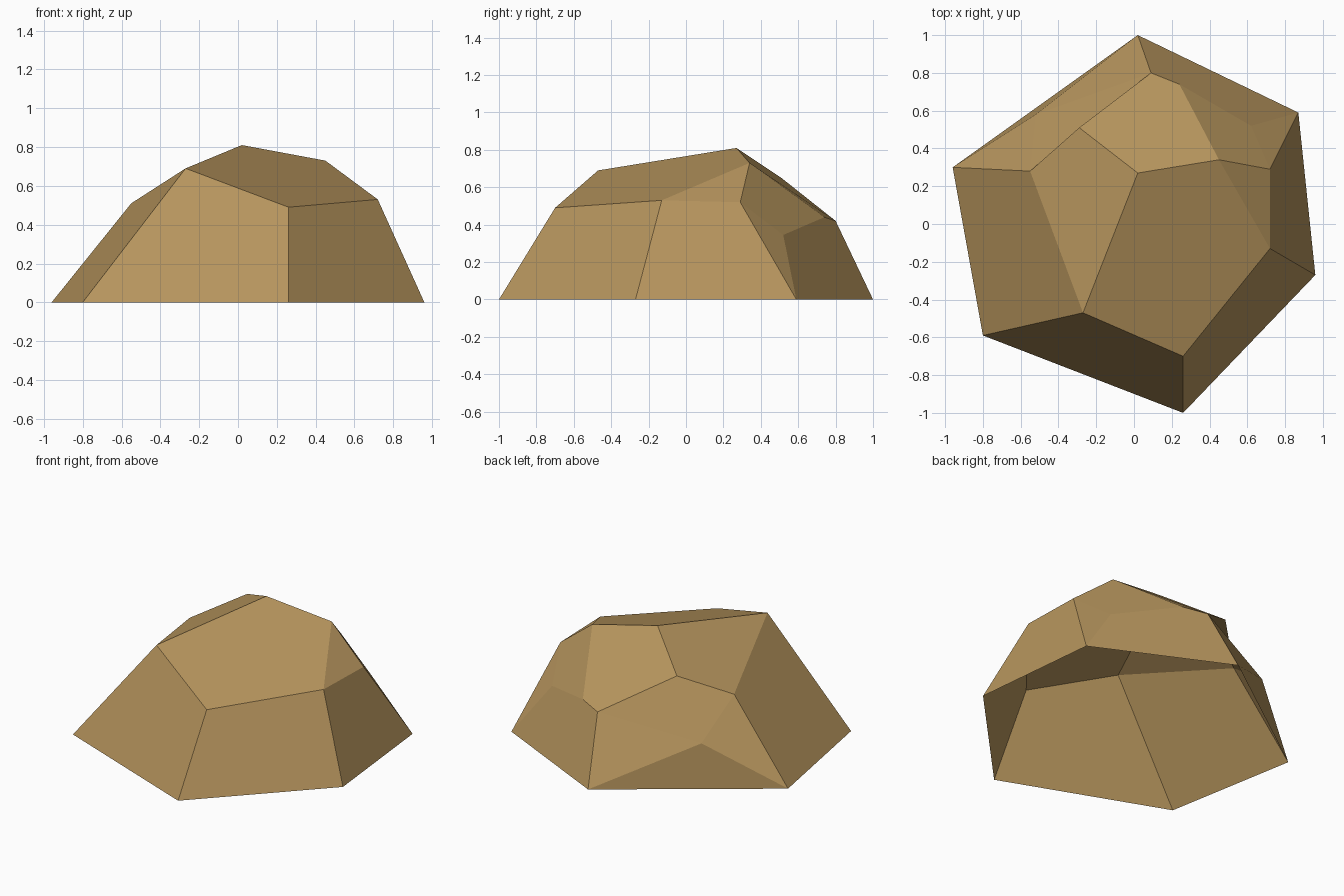
import bpy
import bmesh
from mathutils import Vector

default_cube = bpy.data.objects.get("Cube")
if default_cube:
    bpy.data.objects.remove(default_cube, do_unlink=True)


def flat_material(name, colour):
    material = bpy.data.materials.new(name)
    material.use_nodes = True
    material.diffuse_color = colour
    material.node_tree.nodes["Principled BSDF"].inputs["Base Color"].default_value = colour
    return material


# Corners of the boulder: ground outline, shoulder ring and crown
ground = {
    "west": (-.96, .30), "southwest": (-.80, -.59), "south": (.26, -1),
    "southeast": (.96, -.27), "northeast": (.87, .59), "north": (.02, 1),
}
corners = {name: (x, y, 0) for name, (x, y) in ground.items()}
corners.update({
    "front_peak": (-.27, -.47, .69),
    "front_shoulder": (.26, -.70, .49),
    "right_shoulder": (.72, -.13, .53),
    "right_rear": (.72, .29, .52),
    "crown_right": (.45, .34, .73),
    "crown": (.02, .27, .81),
    "left_shoulder": (-.55, .28, .51),
    "rear_crown": (-.29, .51, .65),
    "rear_tip": (.09, .80, .42),
    "rear_ledge": (.24, .74, .44),
    "rear_dent": (.62, .52, .345),
    "left_dent": (-.52, .58, .29),
})

# Facets: the underside stays open
facets = [
    "west southwest front_peak left_shoulder",
    "southwest south front_shoulder front_peak",
    "south southeast right_shoulder front_shoulder",
    "southeast northeast right_rear right_shoulder",
    "front_peak front_shoulder right_shoulder crown_right crown",
    "right_shoulder right_rear crown_right",
    "front_peak crown rear_crown left_shoulder",
    "crown crown_right rear_ledge rear_tip rear_crown",
    "crown_right right_rear rear_dent rear_ledge",
    "right_rear northeast rear_dent",
    "northeast north rear_tip rear_ledge rear_dent",
    "north left_dent rear_tip",
    "rear_tip left_dent left_shoulder rear_crown",
    "left_dent west left_shoulder",
    "north west left_dent",
]

bm = bmesh.new()
verts = {name: bm.verts.new(Vector(place)) for name, place in corners.items()}
for facet in facets:
    bm.faces.new([verts[name] for name in facet.split()])

# Turn every facet outward
bm.normal_update()
for face in bm.faces:
    if face.normal.dot(face.calc_center_median()) < 0:
        face.normal_flip()

mesh = bpy.data.meshes.new("boulder")
bm.to_mesh(mesh)
bm.free()
mesh.materials.append(flat_material("sandstone tan", (.47, .30, .11, 1)))
boulder = bpy.data.objects.new("boulder", mesh)
bpy.context.collection.objects.link(boulder)
